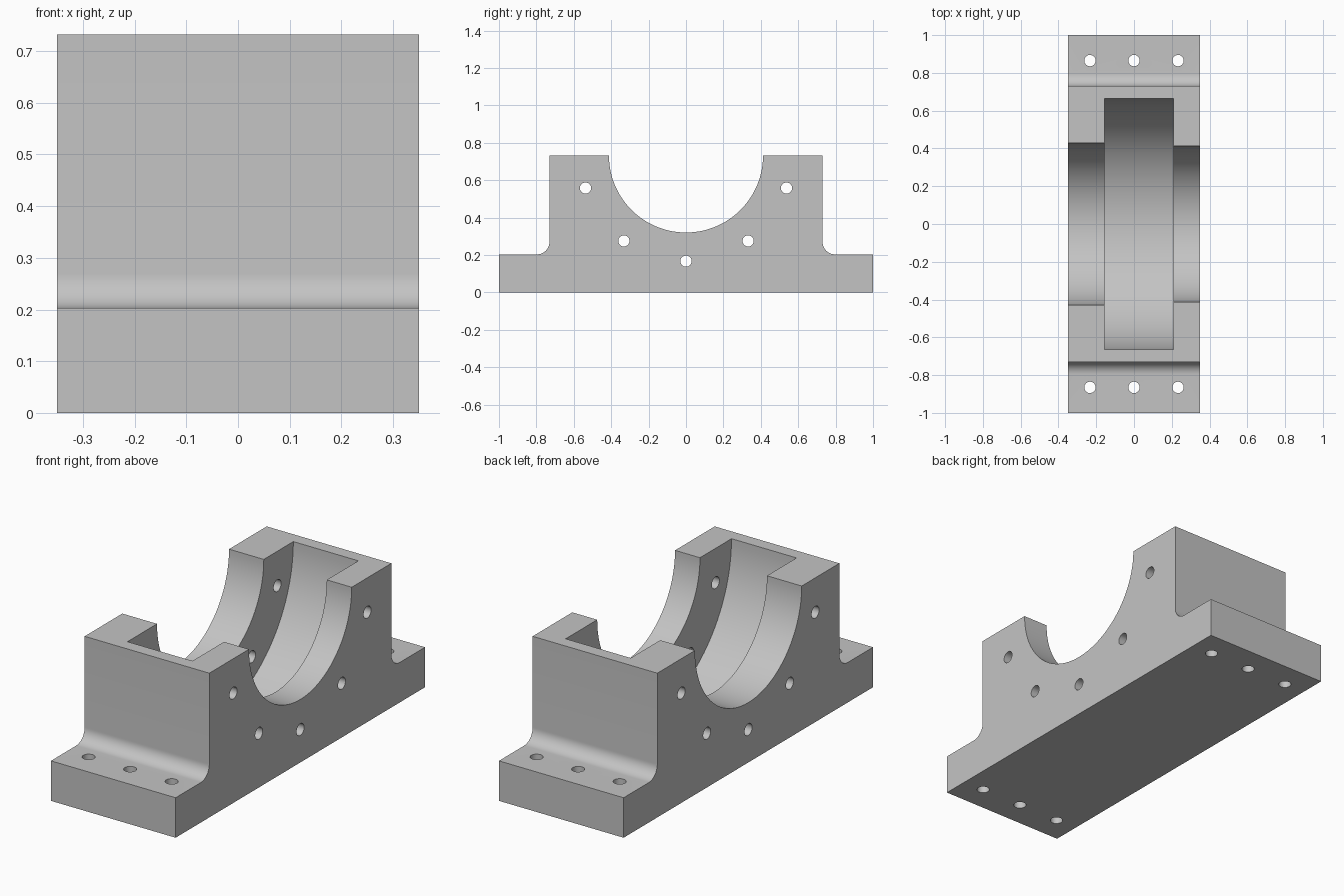
import bpy
import bmesh
import math
from mathutils import Matrix, Vector

if "Cube" in bpy.data.objects:
    bpy.data.objects.remove(bpy.data.objects["Cube"])

HALF_X = 0.35      # half width of the block
TOP = 0.732        # top face, also the height of the bore axis
BASE = 0.203       # flange thickness
SHOULDER = 0.73    # half length of the upper block
FILLET = 0.067

grey = bpy.data.materials.new("cast grey")
grey.diffuse_color = (0.55, 0.55, 0.55, 1)
grey.use_nodes = True
grey.node_tree.nodes["Principled BSDF"].inputs["Base Color"].default_value = grey.diffuse_color


def make_object(name, bm):
    bmesh.ops.recalc_face_normals(bm, faces=bm.faces)
    mesh = bpy.data.meshes.new(name)
    bm.to_mesh(mesh)
    bm.free()
    obj = bpy.data.objects.new(name, mesh)
    bpy.context.collection.objects.link(obj)
    mesh.materials.append(grey)
    return obj


# Bearing housing: stepped side profile with filleted shoulders, swept along x
half = [(1.0, 0.0), (1.0, BASE)]
for i in range(13):
    a = math.radians(90 * i / 12)
    half.append((SHOULDER + FILLET * (1 - math.sin(a)),
                 BASE + FILLET * (1 - math.cos(a))))
half.append((SHOULDER, TOP))
profile = half + [(-y, z) for y, z in reversed(half)]

bm = bmesh.new()
face = bm.faces.new([bm.verts.new((-HALF_X, y, z)) for y, z in profile])
extruded = bmesh.ops.extrude_face_region(bm, geom=[face])["geom"]
bmesh.ops.translate(bm, vec=(2 * HALF_X, 0, 0),
                    verts=[v for v in extruded if isinstance(v, bmesh.types.BMVert)])
housing = make_object("bearing_housing", bm)


def cut(name, start, end, radius, segments):
    """Drill a cylinder between two points out of the housing."""
    start, end = Vector(start), Vector(end)
    axis = end - start
    bm = bmesh.new()
    bmesh.ops.create_cone(
        bm, cap_ends=True, segments=segments, radius1=radius, radius2=radius,
        depth=axis.length,
        matrix=Matrix.Translation((start + end) / 2)
        @ axis.to_track_quat('Z', 'Y').to_matrix().to_4x4())
    cutter = make_object(name, bm)
    cutter.hide_render = True
    mod = housing.modifiers.new(name, 'BOOLEAN')
    mod.operation = 'DIFFERENCE'
    mod.solver = 'EXACT'
    mod.object = cutter
    bpy.context.view_layer.objects.active = housing
    bpy.ops.object.modifier_apply(modifier=mod.name)
    bpy.data.objects.remove(cutter)


# Stepped bore: wide pocket between two narrower seats
cut("pocket_cutter", (-0.155, 0, TOP), (0.21, 0, TOP), 0.665, 128)
cut("left_seat_cutter", (-0.5, 0, TOP), (0.0, 0, TOP), 0.428, 128)
cut("right_seat_cutter", (0.0, 0, TOP), (0.5, 0, TOP), 0.412, 128)

# Bolt circle through both end walls
for deg in (18, 54, 90, 126, 162):
    y = 0.565 * math.cos(math.radians(deg))
    z = TOP - 0.565 * math.sin(math.radians(deg))
    cut("cover_bolt_cutter", (-0.5, y, z), (0.5, y, z), 0.03, 32)

# Mounting holes through the flanges
for y in (-0.865, 0.865):
    for x in (-0.233, 0, 0.233):
        cut("mounting_hole_cutter", (x, y, -0.1), (x, y, 0.4), 0.03, 32)

# Smooth the curved walls, keep machined edges crisp
housing.select_set(True)
bpy.context.view_layer.objects.active = housing
bpy.ops.object.shade_smooth_by_angle(angle=math.radians(30))
